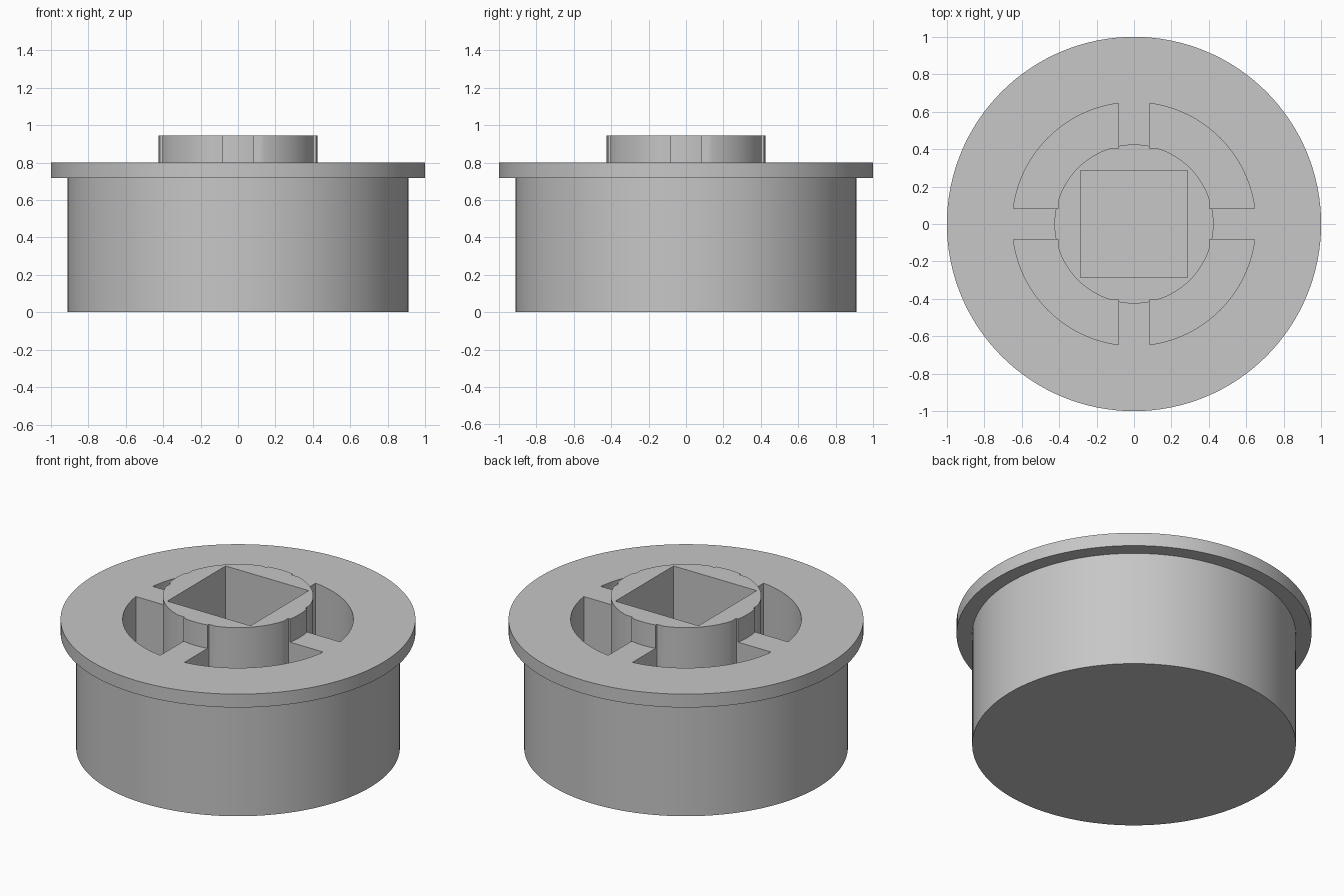
import bpy, bmesh, math
from mathutils import Matrix, Vector

if "Cube" in bpy.data.objects:
    bpy.data.objects.remove(bpy.data.objects["Cube"], do_unlink=True)

BODY_R, FLANGE_R, HUB_R, POCKET_R = 0.912, 1.0, 0.425, 0.65
FLANGE_Z, RIM_Z, TOP_Z, FLOOR_Z = 0.717, 0.8, 0.945, 0.3
WEB, FLAT, SOCKET = 0.083, 0.404, 0.286   # half widths
STEPS = 128

grey = bpy.data.materials.new("plain grey")
grey.use_nodes = True
colour = (0.57, 0.57, 0.57, 1)
grey.diffuse_color = colour
grey.node_tree.nodes["Principled BSDF"].inputs["Base Color"].default_value = colour


def make_object(name, bm):
    bmesh.ops.recalc_face_normals(bm, faces=bm.faces)
    mesh = bpy.data.meshes.new(name)
    bm.to_mesh(mesh)
    bm.free()
    mesh.materials.append(grey)
    ob = bpy.data.objects.new(name, mesh)
    bpy.context.collection.objects.link(ob)
    return ob


def prism(bm, outline, z0, z1):
    """Extrude a flat outline from z0 up to z1."""
    face = bm.faces.new([bm.verts.new((x, y, z0)) for x, y in outline])
    ext = bmesh.ops.extrude_face_region(bm, geom=[face])["geom"]
    verts = [v for v in ext if isinstance(v, bmesh.types.BMVert)]
    bmesh.ops.translate(bm, vec=(0, 0, z1 - z0), verts=verts)


def arc(radius, start, end, steps=32):
    angles = [start + (end - start) * i / steps for i in range(steps + 1)]
    return [(radius * math.cos(a), radius * math.sin(a)) for a in angles]


# Turned drum with flange and raised hub
profile = [(0, 0), (BODY_R, 0), (BODY_R, FLANGE_Z), (FLANGE_R, FLANGE_Z),
           (FLANGE_R, RIM_Z), (HUB_R, RIM_Z), (HUB_R, TOP_Z), (0, TOP_Z)]
bm = bmesh.new()
verts = [bm.verts.new((r, 0, z)) for r, z in profile]
edges = [bm.edges.new(pair) for pair in zip(verts, verts[1:])]
bmesh.ops.spin(bm, geom=verts + edges, cent=(0, 0, 0), axis=(0, 0, 1),
               angle=2 * math.pi, steps=STEPS)
bmesh.ops.remove_doubles(bm, verts=bm.verts, dist=0.0005)
drum = make_object("flanged_drum", bm)

# Four quarter pockets between the webs, and the square socket
inner_r = HUB_R - 0.001
a = math.acos(FLAT / inner_r)
b = math.asin(WEB / POCKET_R)
quarter = ([(FLAT, WEB)] + arc(inner_r, a, math.pi / 2 - a) + [(WEB, FLAT)]
           + arc(POCKET_R, math.pi / 2 - b, b))
bm = bmesh.new()
for i in range(4):
    turn = Matrix.Rotation(i * math.pi / 2, 3, 'Z')
    points = [turn @ Vector((x, y, 0)) for x, y in quarter]
    prism(bm, [(p.x, p.y) for p in points], FLOOR_Z, TOP_Z + 0.1)
s = SOCKET
prism(bm, [(-s, -s), (s, -s), (s, s), (-s, s)], FLOOR_Z, TOP_Z + 0.1)
cutter = make_object("pocket_cutter", bm)
cutter.hide_render = True

# Cut the pockets
cut = drum.modifiers.new("pockets", 'BOOLEAN')
cut.operation = 'DIFFERENCE'
cut.solver = 'EXACT'
cut.object = cutter
bpy.ops.object.select_all(action='DESELECT')
drum.select_set(True)
bpy.context.view_layer.objects.active = drum
bpy.ops.object.modifier_apply(modifier=cut.name)
bpy.data.objects.remove(cutter, do_unlink=True)
bpy.ops.object.shade_smooth_by_angle(angle=math.radians(25))
